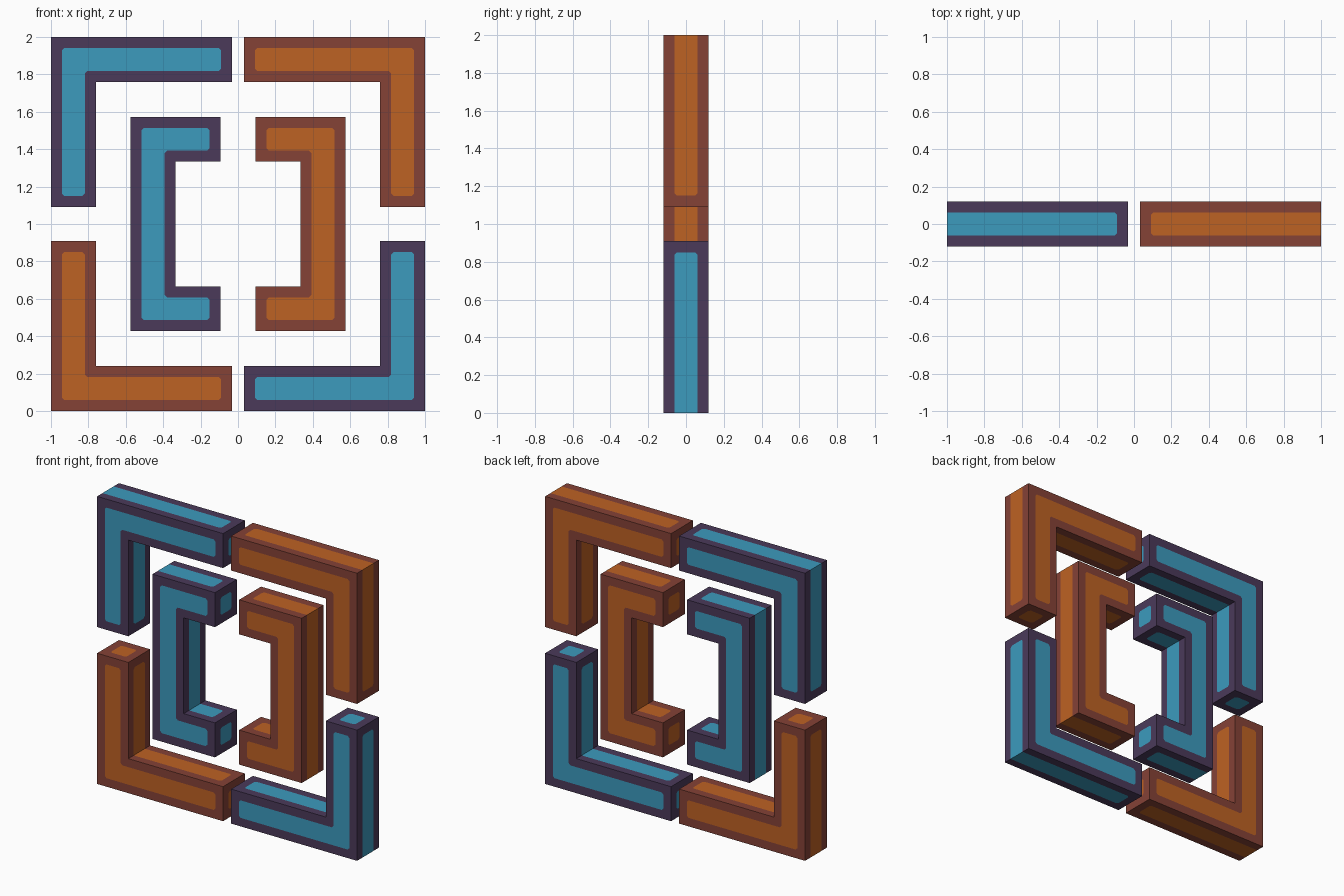
import bpy
import bmesh
from mathutils import Vector

if "Cube" in bpy.data.objects:
    bpy.data.objects.remove(bpy.data.objects["Cube"], do_unlink=True)

BAR = 0.24        # bar thickness
DEPTH = 0.12      # half depth
BORDER = 0.059    # width of the dark rim
MID = 1.0         # height of the centre


def material(name, rgb):
    m = bpy.data.materials.new(name)
    m.use_nodes = True
    m.diffuse_color = (*rgb, 1)
    m.node_tree.nodes["Principled BSDF"].inputs["Base Color"].default_value = (*rgb, 1)
    return m


BLUE = [material("dark purple rim", (0.070, 0.042, 0.102)),
        material("blue panel", (0.045, 0.328, 0.515))]
ORANGE = [material("brown red rim", (0.235, 0.054, 0.037)),
          material("orange panel", (0.515, 0.122, 0.017))]


def bracket(name, outline, ends, sx, sz, mats):
    """Extruded bracket with rim-framed panels; ends are (axis point, outward direction)."""
    def place(p):
        return Vector((p[0] * sx, 0, p[1] * sz))

    ends = [(place(p) + Vector((0, 0, MID)), place(d)) for p, d in ends]
    bm = bmesh.new()
    base = bm.faces.new([bm.verts.new(place(p) + Vector((0, -DEPTH, MID))) for p in outline])
    top = bmesh.ops.extrude_face_region(bm, geom=[base], use_keep_orig=True)
    bmesh.ops.translate(bm, vec=(0, 2 * DEPTH, 0),
                        verts=[v for v in top["geom"] if isinstance(v, bmesh.types.BMVert)])
    bmesh.ops.recalc_face_normals(bm, faces=bm.faces)
    bm.normal_update()

    # Front, back and end caps get an inset panel
    def is_cap(f):
        c = f.calc_center_median()
        return any(f.normal.dot(d) > 0.9 and abs((c - p).dot(d)) < 0.001 for p, d in ends)

    framed = [f for f in bm.faces if abs(f.normal.y) > 0.9 or is_cap(f)]
    sides = [f for f in bm.faces if f not in framed]
    for f in sides:
        f.tag = True
    bmesh.ops.inset_individual(bm, faces=framed, thickness=BORDER, use_even_offset=True)
    for f in framed:
        f.material_index = 1

    # Long sides are cut into a stripe that stops short of each free end
    cuts = [(Vector((0, s * (DEPTH - BORDER), 0)), Vector((0, 1, 0))) for s in (-1, 1)]
    cuts += [(p - d * BORDER, d) for p, d in ends]
    side_layer = bm.faces.layers.int.new("side")
    rim_normals = []
    for f in bm.faces:
        f[side_layer] = int(abs(f.normal.y) < 0.9 and not is_cap(f))
    for co, no in cuts:
        faces = [f for f in bm.faces if f[side_layer]]
        geom = set(faces)
        for f in faces:
            geom.update(f.edges)
            geom.update(f.verts)
        bmesh.ops.bisect_plane(bm, geom=list(geom), dist=1e-5, plane_co=co, plane_no=no)
    for f in bm.faces:
        c = f.calc_center_median()
        if f[side_layer] and abs(c.y) < DEPTH - BORDER and all(
                (c - p).dot(d) < -BORDER for p, d in ends):
            f.material_index = 1

    # Slightly blunted panel corners
    corners = [v for v in bm.verts if sum(f.material_index for f in v.link_faces) == 1]
    bmesh.ops.bevel(bm, geom=corners, offset=0.013, offset_type='OFFSET', segments=1,
                    profile=0.5, affect='VERTICES', material=0)
    bm.faces.layers.int.remove(bm.faces.layers.int["side"])

    mesh = bpy.data.meshes.new(name)
    bm.to_mesh(mesh)
    bm.free()
    for m in mats:
        mesh.materials.append(m)
    bpy.context.collection.objects.link(bpy.data.objects.new(name, mesh))


# Outer corner: an L in the upper +x quadrant, with heights measured from the centre
x0, z0, r = 0.031, 0.091, 1.0
corner = [(x0, r), (r, r), (r, z0), (r - BAR, z0), (r - BAR, r - BAR), (x0, r - BAR)]
corner_ends = [((x0, r), (-1, 0)), ((r, z0), (0, -1))]

# Inner bracket: a C opening towards the centre line
xi, xo, h = 0.093, 0.574, 0.573
inner = [(xi, h), (xo, h), (xo, -h), (xi, -h),
         (xi, BAR - h), (xo - BAR, BAR - h), (xo - BAR, h - BAR), (xi, h - BAR)]
inner_ends = [((xi, 0), (-1, 0))]

for sx, side in ((1, "left"), (-1, "right")):
    for sz, level in ((1, "upper"), (-1, "lower")):
        bracket(f"{level}_{side}_corner", corner, corner_ends, sx, sz,
                ORANGE if sx * sz > 0 else BLUE)
    bracket(f"{side}_inner_bracket", inner, inner_ends, sx, 1, ORANGE if sx > 0 else BLUE)
